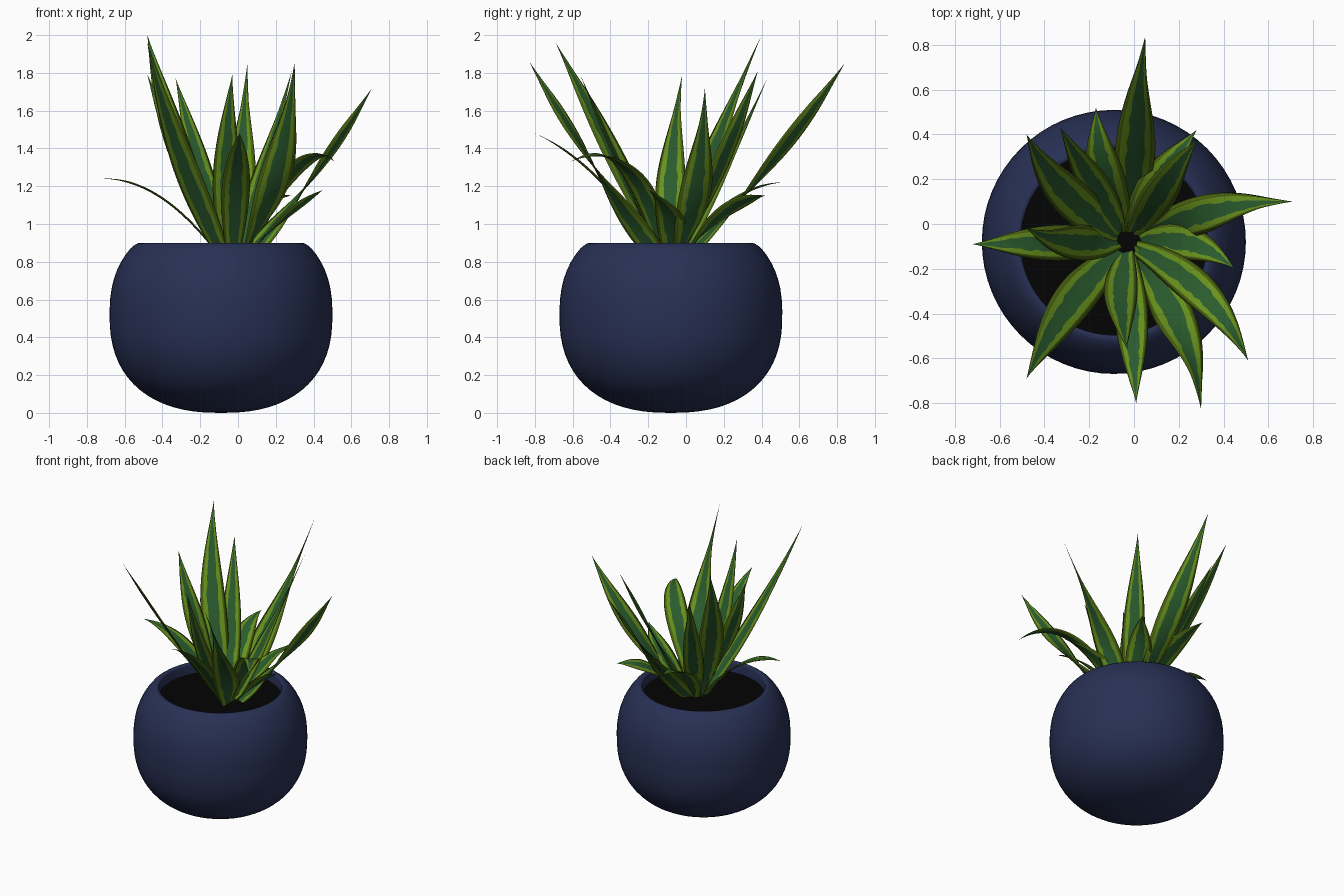
import bpy, bmesh, math, random
from mathutils import Vector, Quaternion

random.seed(4)
if "Cube" in bpy.data.objects:
    bpy.data.objects.remove(bpy.data.objects["Cube"])


def material(name, rgb):
    m = bpy.data.materials.new(name)
    m.use_nodes = True
    m.diffuse_color = (*rgb, 1)
    bsdf = next(n for n in m.node_tree.nodes if n.type == "BSDF_PRINCIPLED")
    bsdf.inputs["Base Color"].default_value = (*rgb, 1)
    bsdf.inputs["Roughness"].default_value = 0.6
    return m


navy = material("navy_glaze", (0.021, 0.030, 0.090))
black = material("dark_soil", (0.001, 0.001, 0.001))
green = material("leaf_green", (0.024, 0.108, 0.027))
lime = material("leaf_lime", (0.14, 0.29, 0.012))
olive = material("leaf_olive", (0.065, 0.12, 0.005))


def make_object(name, bm, mats, angle):
    mesh = bpy.data.meshes.new(name)
    bmesh.ops.recalc_face_normals(bm, faces=bm.faces)
    bm.to_mesh(mesh)
    bm.free()
    ob = bpy.data.objects.new(name, mesh)
    bpy.context.collection.objects.link(ob)
    for m in mats:
        mesh.materials.append(m)
    bpy.ops.object.select_all(action="DESELECT")
    ob.select_set(True)
    bpy.context.view_layer.objects.active = ob
    bpy.ops.object.shade_smooth_by_angle(angle=math.radians(angle))


# Pot: rounded bowl profile, rolled lip and inner wall, spun about its axis
POT = Vector((-0.09, -0.08, 0))
SOIL_Z = 0.82
profile = []
for i in range(25):
    a = math.radians(-90 + 129 * i / 24)
    s = math.sin(a)
    profile.append((0.59 * max(math.cos(a), 0) ** 0.84,
                    0.52 + 0.52 * math.copysign(abs(s) ** 0.84, s)))
profile += [(0.458, 0.888), (0.443, 0.897), (0.43, 0.9), (0.42, 0.897),
            (0.416, 0.885), (0.416, SOIL_Z - 0.03)]

bm = bmesh.new()
verts = [bm.verts.new(POT + Vector((r, 0, z))) for r, z in profile]
edges = [bm.edges.new(pair) for pair in zip(verts, verts[1:])]
bmesh.ops.spin(bm, geom=verts + edges, cent=POT, axis=(0, 0, 1),
               angle=math.tau, steps=64)
bmesh.ops.remove_doubles(bm, verts=bm.verts, dist=0.0005)
make_object("pot", bm, [navy], 60)

# Soil disc
bm = bmesh.new()
bmesh.ops.create_circle(bm, cap_ends=True, segments=64, radius=0.417)
bmesh.ops.translate(bm, verts=bm.verts, vec=POT + Vector((0, 0, SOIL_Z)))
make_object("soil", bm, [black], 30)

# Leaves: thin pointed blades with striped margins, swept along a curve
ROOT = Vector((-0.03, -0.08, SOIL_Z - 0.05))
STRIPES = [2, 1, 0, 0, 1, 2]


def leaf(name, tip, half_width, rise, sway, twist, steps=28):
    tip = Vector(tip)
    span = tip - ROOT
    left = Vector((-span.y, span.x, 0)).normalized()
    root = ROOT + 0.025 * Vector((span.x, span.y, 0)).normalized()
    ctrl = (root + tip) / 2 + 2 * (left * sway + Vector((0, 0, rise)))
    bm = bmesh.new()
    rings = []
    for i in range(steps + 1):
        t = i / steps
        centre = root * (1 - t) ** 2 + ctrl * 2 * t * (1 - t) + tip * t * t
        tangent = ((ctrl - root) * (1 - t) + (tip - ctrl) * t).normalized()
        side = Vector((-tangent.y, tangent.x, 0)).normalized()
        # blade turns one way below the middle and the other way above
        turn = math.radians(twist) * min((t - 0.42) * 2.4, 1)
        side = Quaternion(tangent, turn) @ side
        up = tangent.cross(side)
        w = half_width * max(math.sin(math.pi * (0.13 + 0.87 * t)), 0.004) ** 1.15
        thick = min(0.004, w * 0.1)
        lo, hi = (0.44 + random.uniform(-0.07, 0.07) for _ in range(2))
        across = [-1, -0.76, -lo, 0, hi, 0.76, 1]
        # upper side from edge to edge, then back along the underside
        ring = [(s, thick * (abs(s) < 1)) for s in across]
        ring += [(s, -thick) for s in across[-2:0:-1]]
        rings.append([bm.verts.new(centre + side * w * s
                                   + up * (h + w * 0.06 * s * s))
                      for s, h in ring])
    for a, b in zip(rings, rings[1:]):
        for k, stripe in enumerate(STRIPES * 2):
            j = (k + 1) % len(a)
            f = bm.faces.new((a[k], a[j], b[j], b[k]))
            f.material_index = stripe
    make_object(name, bm, [green, lime, olive], 180)


# Tip position, half width, rise of the middle, sideways sway, twist
LEAVES = [
    ((0.05, 0.84, 1.85), 0.09, -0.06, 0.0, -50),
    ((0.71, 0.10, 1.72), 0.085, -0.07, 0.04, -50),
    ((0.45, -0.20, 1.18), 0.08, 0.05, 0.06, -8),
    ((0.51, -0.61, 1.33), 0.08, 0.23, 0.07, -12),
    ((0.30, -0.83, 1.86), 0.09, -0.08, 0.06, -55),
    ((0.01, -0.80, 1.48), 0.075, 0.10, 0.0, 0),
    ((-0.03, -0.56, 1.79), 0.075, -0.02, -0.03, -25),
    ((-0.48, -0.69, 1.96), 0.09, -0.03, -0.04, -18),
    ((-0.72, -0.09, 1.24), 0.08, 0.12, 0.0, 0),
    ((-0.48, -0.02, 1.79), 0.08, -0.03, 0.03, -35),
    ((-0.48, 0.40, 2.00), 0.09, -0.03, 0.05, -12),
    ((-0.33, 0.43, 1.77), 0.07, -0.02, 0.0, -15),
    ((-0.17, 0.52, 1.22), 0.085, 0.11, 0.03, 0),
    ((0.285, 0.38, 1.81), 0.075, -0.03, 0.0, -28),
    ((0.28, 0.42, 1.15), 0.085, 0.09, 0.02, -30),
]
for n, args in enumerate(LEAVES, 1):
    leaf(f"leaf_{n:02d}", *args)
